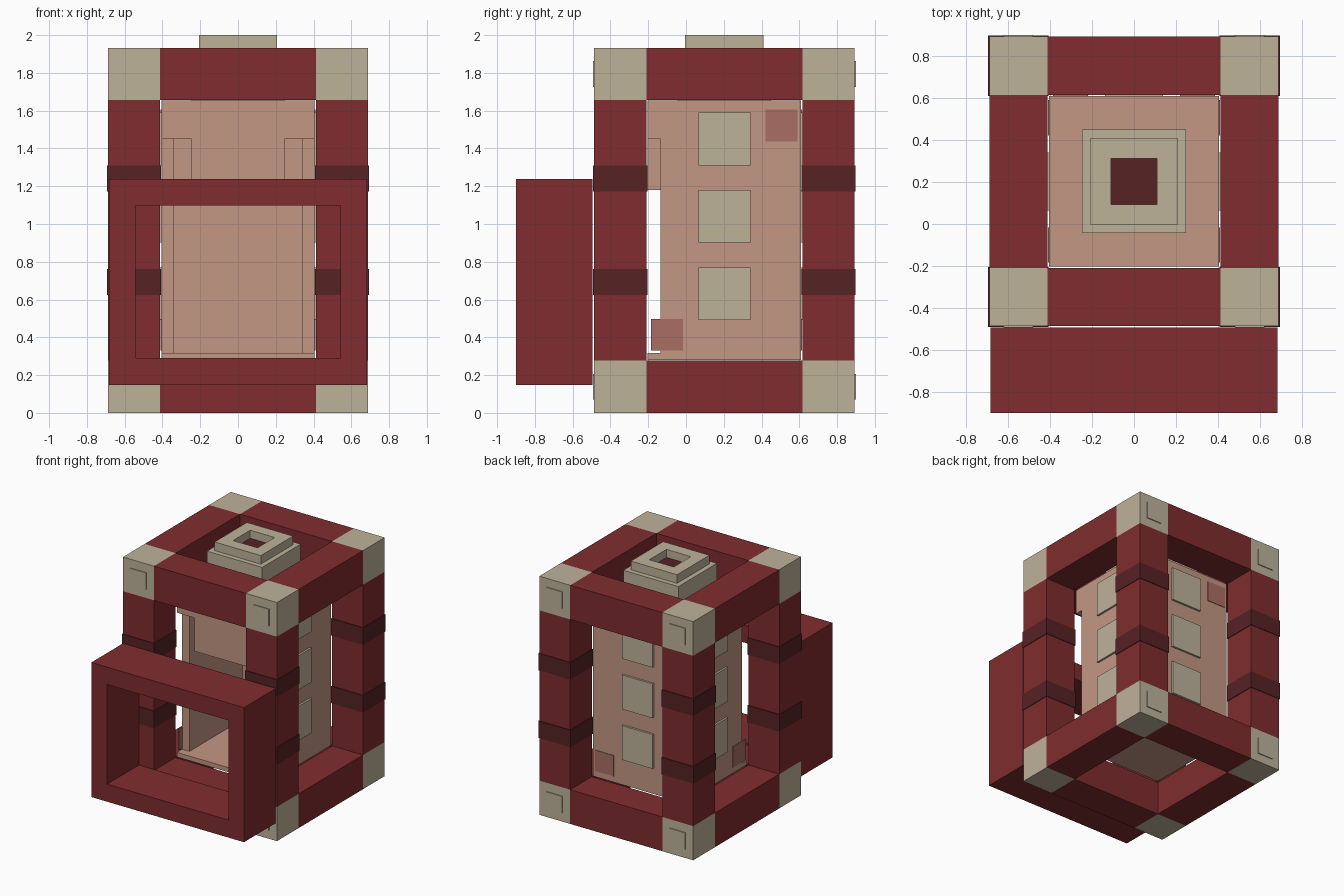
import bpy, bmesh
from mathutils import Vector

cube = bpy.data.objects.get("Cube")
if cube:
    bpy.data.objects.remove(cube, do_unlink=True)


def material(name, rgb):
    """Flat material from 0-255 sRGB values."""
    lin = [((c / 255 + 0.055) / 1.055) ** 2.4 for c in rgb]
    m = bpy.data.materials.new(name)
    m.use_nodes = True
    m.diffuse_color = (*lin, 1)
    m.node_tree.nodes["Principled BSDF"].inputs["Base Color"].default_value = (*lin, 1)
    return m


RED = material("red_paint", (128, 44, 46))
DARK = material("dark_red", (86, 34, 36))
BEIGE = material("beige", (190, 178, 154))
SALMON = material("salmon", (196, 151, 133))
ROSE = material("rose_patch", (170, 111, 99))


def box(name, x, y, z, mat):
    """Axis-aligned box from (min, max) pairs."""
    lo, hi = Vector((x[0], y[0], z[0])), Vector((x[1], y[1], z[1]))
    mesh = bpy.data.meshes.new(name)
    bm = bmesh.new()
    bmesh.ops.create_cube(bm, size=1)
    size, mid = hi - lo, (hi + lo) / 2
    for v in bm.verts:
        v.co = Vector((v.co.x * size.x, v.co.y * size.y, v.co.z * size.z)) + mid
    bm.to_mesh(mesh)
    bm.free()
    mesh.materials.append(mat)
    obj = bpy.data.objects.new(name, mesh)
    bpy.context.collection.objects.link(obj)
    return obj


def block(name, c, half, mat):
    """Box from centre and half sizes."""
    return box(name, *[(c[i] - half[i], c[i] + half[i]) for i in range(3)], mat)


def cut(obj, x, y, z):
    """Cut a box-shaped hole out of obj."""
    cutter = box("cutter", x, y, z, obj.data.materials[0])
    cutter.hide_render = True
    mod = obj.modifiers.new("cut", 'BOOLEAN')
    mod.operation, mod.solver, mod.object = 'DIFFERENCE', 'EXACT', cutter
    bpy.context.view_layer.objects.active = obj
    bpy.ops.object.modifier_apply(modifier=mod.name)
    bpy.data.objects.remove(cutter, do_unlink=True)


CY = 0.203             # centre of the cage in y
H = 0.1385             # half width of corner blocks and beams
PX = 0.551             # distance of posts from the cage axis
IN = PX - H            # half length of the horizontal beams
LEVELS = (H, 1.933 - H)
MID = 1.933 / 2

# Corner blocks with raised square plates on front and back
for sx in (-1, 1):
    for sy in (-1, 1):
        x, y = sx * PX, CY + sy * PX
        for z in LEVELS:
            block("corner_block", (x, y, z), (H, H, H), BEIGE)
            block("corner_plate", (x, y + sy * H, z), (0.07, 0.007, 0.068), BEIGE)
        # Upright post with two dark bands
        block("post", (x, y, MID), (H, H, MID - 2 * H), RED)
        for dz in (-0.274, 0.274):
            block("post_band", (x, y, MID + dz), (H + 0.005, H + 0.005, 0.069), DARK)

# Horizontal beams at the top and bottom
for z in LEVELS:
    for s in (-1, 1):
        block("cross_beam", (0, CY + s * PX, z), (IN, H, H), RED)
        block("side_beam", (s * PX, CY, z), (H, IN, H), RED)

# Hollow inner body, open at the front below a hanging flap
W = 0.406
Y0, Y1, YW = CY - W, CY + W, -0.136
body = box("inner_body", (-W, W), (Y0, Y1), (0.281, 1.653), SALMON)
cut(body, (-0.34, 0.34), (YW, Y1 - 0.066), (0.318, 1.6))
cut(body, (-0.6, 0.6), (-0.4, YW), (0.318, 1.18))
for s in (-1, 1):
    xs = sorted((s * 0.247, s * 0.6))
    cut(body, xs, (-0.4, YW), (0.318, 1.45))

# Raised panels and corner patches on the sides and back
for z in (0.63, 1.04, 1.45):
    for s in (-1, 1):
        block("side_panel", (s * W, CY, z), (0.016, 0.138, 0.139), BEIGE)
    block("back_panel", (0, Y1, z), (0.138, 0.016, 0.139), BEIGE)
for d, z in ((1, 1.522), (-1, 0.414)):
    for s in (-1, 1):
        block("side_patch", (s * W, CY + d * 0.303, z), (0.0045, 0.084, 0.084), ROSE)
    block("back_patch", (-d * 0.303, Y1, z), (0.084, 0.0045, 0.084), ROSE)

# Stepped cap with a square dark-floored socket
block("cap_base", (0, CY, 1.791), (0.247, 0.247, 0.139), BEIGE)
cap = block("cap_top", (0, CY, 1.965), (0.207, 0.207, 0.035), BEIGE)
cap.data.materials.append(DARK)
bm = bmesh.new()
bm.from_mesh(cap.data)
bm.normal_update()
top = max(bm.faces, key=lambda f: f.calc_center_median().z)
bmesh.ops.inset_region(bm, faces=[top], thickness=0.138)
bmesh.ops.inset_region(bm, faces=[top], thickness=0.0005, depth=-0.065)
top.material_index = 1
bm.to_mesh(cap.data)
bm.free()

# Deep open frame standing off the front
frame = box("front_frame", (-0.684, 0.684), (-0.9, -0.494), (0.148, 1.238), RED)
cut(frame, (-0.543, 0.543), (-1.2, -0.3), (0.29, 1.097))
